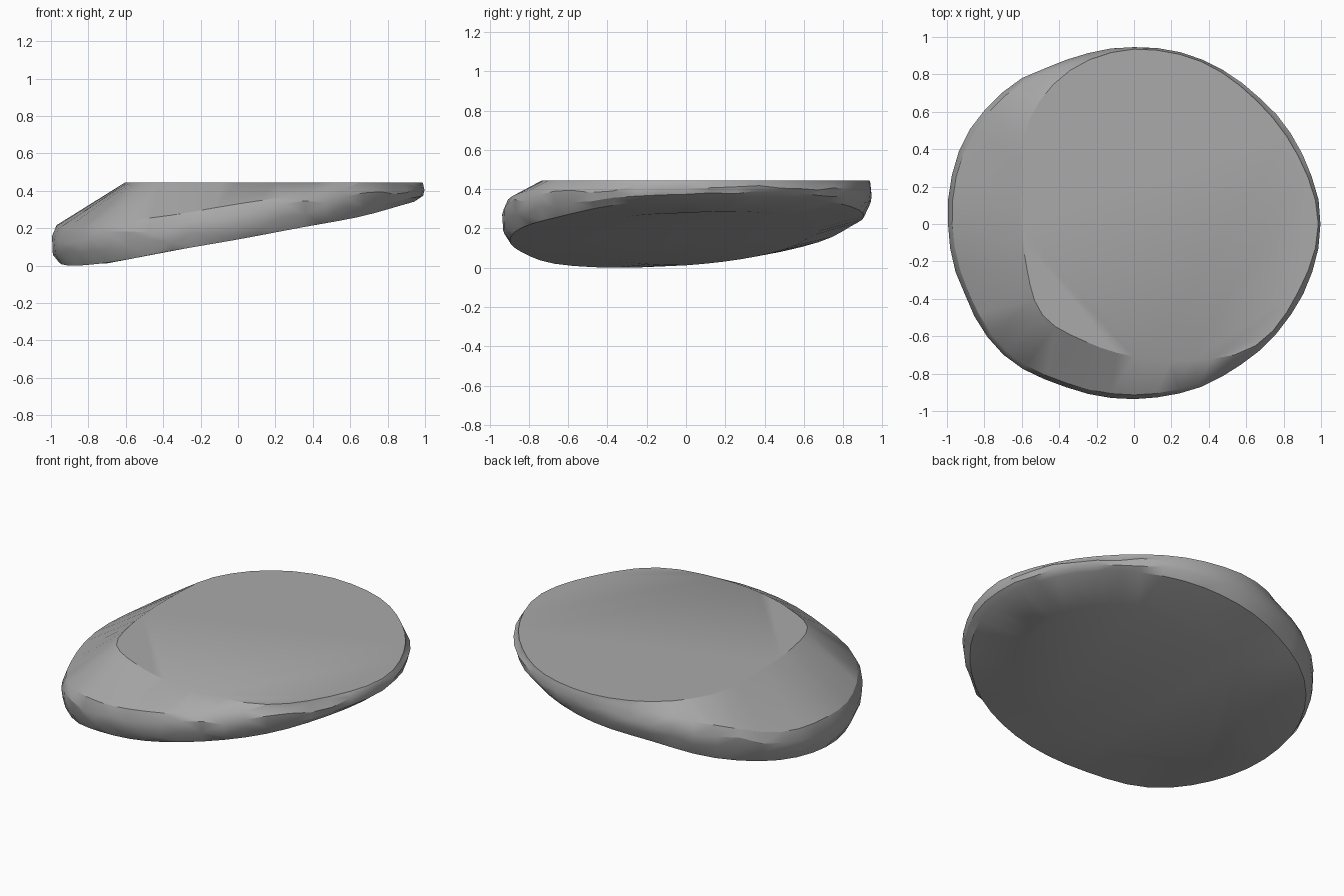
import bpy, bmesh, math, random

if "Cube" in bpy.data.objects:
    bpy.data.objects.remove(bpy.data.objects["Cube"], do_unlink=True)
random.seed(4)

# Stone colour
mat = bpy.data.materials.new("grey stone")
mat.use_nodes = True
grey = (0.4, 0.4, 0.4, 1)
mat.diffuse_color = grey
mat.node_tree.nodes["Principled BSDF"].inputs["Base Color"].default_value = grey

# Sixteen stations counter-clockwise from +x
OUTLINE = [1, .98, .955, .955, .95, .95, 1, 1.015, 1, .985, .99, .95, .94, .945, .955, .98]
LOW_Z = [.35, .36, .35, .31, .26, .21, .13, .06, .015, 0, .02, .08, .14, .205, .26, .32]
HIGH_Z = [.44, .435, .425, .425, .43, .4, .34, .24, .21, .19, .23, .27, .33, .38, .42, .435]
FLAT_R = [.985, .95, .93, .94, .935, .89, .79, .65, .6, .62, .69, .68, .71, .79, .92, .95]
COUNT = 48
TOP = 0.445


def sample(table, t):
    """Smooth periodic interpolation of a station table."""
    n = len(table)
    i = math.floor(t * n)
    f = t * n - i
    a, b, c, d = (table[(i + k) % n] for k in (-1, 0, 1, 2))
    return b + .5 * f * (c - a + f * (2*a - 5*b + 4*c - d + f * (3*(b - c) + d - a)))


def point(r, t, z):
    a = t * math.tau
    return (r * math.cos(a), r * math.sin(a), z)


rings = [[] for _ in range(6)]
for i in range(COUNT):
    t = i / COUNT
    r, low, high = (sample(tab, t) for tab in (OUTLINE, LOW_Z, HIGH_Z))
    low, high = max(low, 0), min(high, TOP - .004)
    flat = min(sample(FLAT_R, t), r * .985)
    chip = random.uniform(-1, 1)
    gap = high - low
    x, y, _ = point(r * .7, t, 0)
    rings[0].append(point(r * .7, t, .145 + .19 * x + .08 * max(0, y)))
    rings[1].append(point(r * .955, t, low))
    rings[2].append(point(r * .99, t, low + gap * (.33 + .12 * chip)))
    rings[3].append(point(r * (1 - .006 * abs(chip)), t, low + gap * (.7 + .12 * random.uniform(-1, 1))))
    rings[4].append(point(max(r * .972, flat + .004), t, high))
    rings[5].append(point(flat, t, TOP))

# Loft the chipped rim and close it with the two broad faces
bm = bmesh.new()
loops = [[bm.verts.new(p) for p in ring] for ring in rings]
for lower, upper in zip(loops, loops[1:]):
    for i in range(COUNT):
        j = (i + 1) % COUNT
        bm.faces.new((lower[i], lower[j], upper[j], upper[i]))
bm.faces.new(loops[-1])
bm.faces.new(loops[0][::-1])
bmesh.ops.triangulate(bm, faces=bm.faces[:])
bmesh.ops.recalc_face_normals(bm, faces=bm.faces[:])

mesh = bpy.data.meshes.new("flat_stone")
bm.to_mesh(mesh)
bm.free()
mesh.materials.append(mat)
stone = bpy.data.objects.new("flat_stone", mesh)
bpy.context.collection.objects.link(stone)
bpy.ops.object.select_all(action="DESELECT")
stone.select_set(True)
bpy.context.view_layer.objects.active = stone
bpy.ops.object.shade_smooth_by_angle(angle=math.radians(30))
